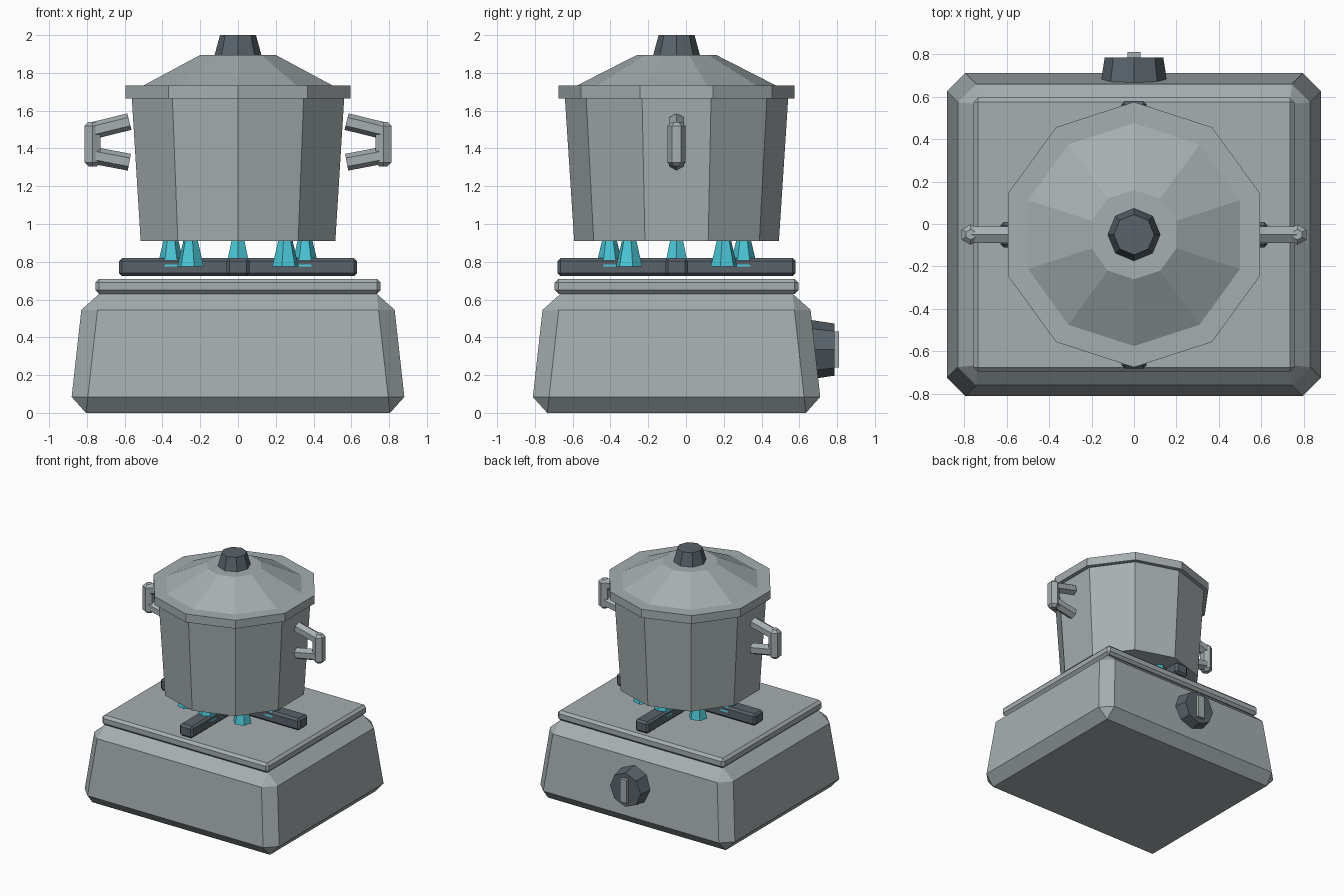
import bpy, bmesh, math
from mathutils import Matrix, Vector

if "Cube" in bpy.data.objects:
    bpy.data.objects.remove(bpy.data.objects["Cube"], do_unlink=True)

CY = -0.05  # centre line of the stove and pot


def material(name, rgb):
    m = bpy.data.materials.new(name)
    m.use_nodes = True
    m.diffuse_color = (*rgb, 1)
    m.node_tree.nodes["Principled BSDF"].inputs["Base Color"].default_value = (*rgb, 1)
    return m


steel = material("light steel", (0.38, 0.425, 0.435))
iron = material("dark iron", (0.10, 0.125, 0.145))
flame_blue = material("flame cyan", (0.07, 0.56, 0.67))


def finish(name, bm, mat, bevel=0.0):
    if bevel:
        bmesh.ops.bevel(bm, geom=bm.edges[:], offset=bevel, segments=1,
                        affect='EDGES', profile=0.5)
    bmesh.ops.recalc_face_normals(bm, faces=bm.faces[:])
    mesh = bpy.data.meshes.new(name)
    bm.to_mesh(mesh)
    bm.free()
    mesh.materials.append(mat)
    ob = bpy.data.objects.new(name, mesh)
    bpy.context.collection.objects.link(ob)
    return ob


def box(name, centre, size, mat, bevel=0.0, taper=0.0):
    """Box whose top is drawn in by taper on every side."""
    bm = bmesh.new()
    bmesh.ops.create_cube(bm, size=1)
    for v in bm.verts:
        up = v.co.z > 0
        for i in range(3):
            inset = math.copysign(taper, v.co[i]) if up and i < 2 else 0
            v.co[i] = v.co[i] * size[i] - inset
        v.co += Vector(centre)
    return finish(name, bm, mat, bevel)


def lathe(name, profile, sides, matrix, mat):
    """Closed solid from (radius, height) rings, with a corner on the local y axis."""
    bm = bmesh.new()
    rings = []
    for r, z in profile:
        angles = [math.pi / 2 + math.tau * i / sides for i in range(sides)]
        rings.append([bm.verts.new(matrix @ Vector((r * math.cos(a), r * math.sin(a), z)))
                      for a in angles])
    for a, b in zip(rings, rings[1:]):
        for i in range(sides):
            j = (i + 1) % sides
            bm.faces.new((a[i], a[j], b[j], b[i]))
    bm.faces.new(rings[0])
    bm.faces.new(rings[-1])
    return finish(name, bm, mat)


def rod(name, start, end, radius, mat, bevel=0.0):
    """Six-sided bar between two points."""
    a, b = Vector(start), Vector(end)
    turn = (b - a).to_track_quat('Z', 'Y').to_matrix().to_4x4()
    bm = bmesh.new()
    bmesh.ops.create_cone(bm, cap_ends=True, segments=6, radius1=radius, radius2=radius,
                          depth=(b - a).length, matrix=Matrix.Translation((a + b) / 2) @ turn)
    if bevel:
        caps = [e for e in bm.edges if any(len(f.verts) == 6 for f in e.link_faces)]
        bmesh.ops.bevel(bm, geom=caps, offset=bevel, segments=1, affect='EDGES')
    return finish(name, bm, mat)


axis = Matrix.Translation((0, CY, 0))

# Stove housing and top plate
box("stove_body", (0, CY, 0.315), (1.78, 1.54, 0.63), steel, 0.085, 0.07)
box("stove_plate", (0, CY, 0.67), (1.51, 1.29, 0.08), steel, 0.02)

# Crossed grate bars
box("grate_bar_wide", (0, CY, 0.772), (1.26, 0.12, 0.096), iron, 0.016)
box("grate_bar_deep", (0, CY, 0.772), (0.12, 1.26, 0.096), iron, 0.016)

# Ring of flames
for i in range(8):
    spin = axis @ Matrix.Rotation(math.tau * i / 8, 4, 'Z') @ Matrix.Translation((0, 0.355, 0))
    lathe(f"flame_{i + 1}", [(0.072, 0.775), (0.04, 0.91), (0.012, 1.03)], 6, spin, flame_blue)

# Pot, lid and lid knob
lathe("pot_body", [(0.542, 0.91), (0.592, 1.68)], 10, axis, steel)
lathe("pot_lid", [(0.625, 1.665), (0.625, 1.733), (0.525, 1.734), (0.21, 1.895)],
      10, axis, steel)
lathe("lid_knob", [(0.125, 1.89), (0.095, 2.0)], 8, axis, iron)

# Handles on both sides of the pot
for side, s in (("left", 1), ("right", -1)):
    rod(f"{side}_handle_grip", (s * 0.77, CY, 1.305), (s * 0.77, CY, 1.54), 0.048, steel, 0.02)
    rod(f"{side}_handle_upper_arm", (s * 0.575, CY, 1.542), (s * 0.775, CY, 1.493), 0.045, steel)
    rod(f"{side}_handle_lower_arm", (s * 0.575, CY, 1.327), (s * 0.775, CY, 1.365), 0.045, steel)

# Control dial with pointer at the back
dial = Matrix.Translation((0, 0, 0.335)) @ Matrix.Rotation(-math.pi / 2, 4, 'X')
lathe("control_dial", [(0.157, 0.66), (0.138, 0.785)], 8, dial, iron)
box("dial_pointer", (0, 0.79, 0.335), (0.06, 0.04, 0.19), steel)
